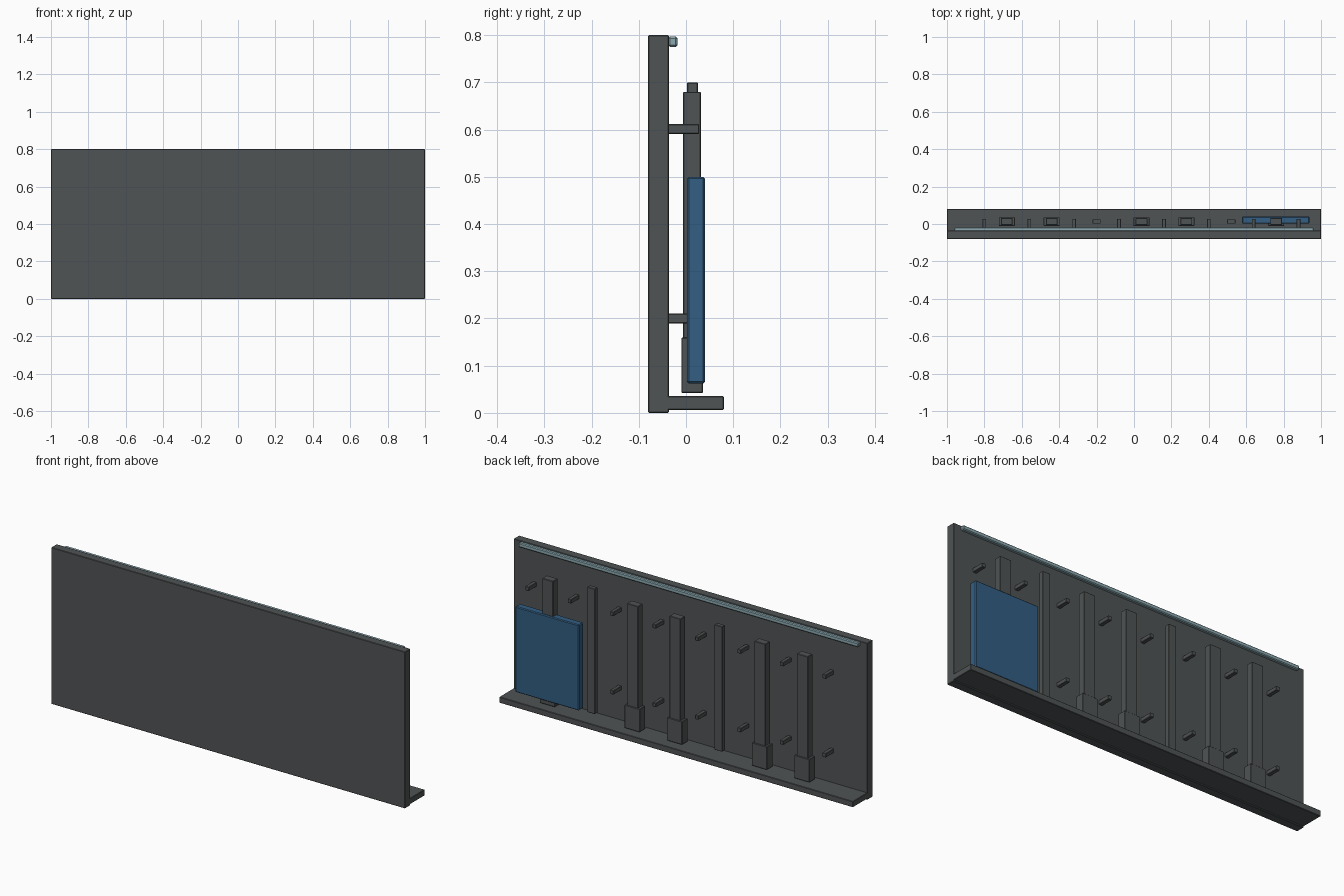
import bpy, bmesh
from mathutils import Vector

if "Cube" in bpy.data.objects:
    bpy.data.objects.remove(bpy.data.objects["Cube"])


def material(name, r, g, b):
    m = bpy.data.materials.new(name)
    m.diffuse_color = (r, g, b, 1)
    m.use_nodes = True
    m.node_tree.nodes["Principled BSDF"].inputs["Base Color"].default_value = m.diffuse_color
    return m


GREY = material("dark grey metal", 0.08, 0.087, 0.089)
BLUE = material("blue panel", 0.032, 0.112, 0.225)
GLOW = material("pale blue light", 0.26, 0.40, 0.44)


def box(name, x, y, z, mat, bevel=0.002):
    """Box from (min, max) ranges with a small chamfer."""
    lo, hi = Vector((x[0], y[0], z[0])), Vector((x[1], y[1], z[1]))
    bm = bmesh.new()
    bmesh.ops.create_cube(bm, size=1)
    for v in bm.verts:
        v.co = (lo + hi) / 2 + v.co * (hi - lo)
    mesh = bpy.data.meshes.new(name)
    bm.to_mesh(mesh)
    bm.free()
    mesh.materials.append(mat)
    ob = bpy.data.objects.new(name, mesh)
    bpy.context.collection.objects.link(ob)
    mod = ob.modifiers.new("edge_bevel", 'BEVEL')
    mod.width = bevel
    mod.segments = 1
    return ob


def span(c, w):
    return (c - w / 2, c + w / 2)


# Backboard, bottom ledge and light strip
box("backboard", (-1, 1), (-0.08, -0.036), (0, 0.8), GREY)
box("bottom_ledge", (-1, 1), (-0.04, 0.08), (0.006, 0.036), GREY)
box("light_strip", (-0.96, 0.96), (-0.038, -0.018), (0.775, 0.797), GLOW, 0.004)

# Two rows of pegs
for i in range(8):
    for row, z in (("lower", 0.2), ("upper", 0.601)):
        box(f"{row}_peg_{i}", span(-0.8 + 0.24 * i, 0.02), (-0.038, 0.028),
            span(z, 0.021), GREY)

# Hanging tools: narrow bars, and wide bars with a thicker grip
for i in range(7):
    x = -0.68 + 0.24 * i
    if i in (2, 5):
        box(f"narrow_bar_{i}", span(x, 0.044), (0.002, 0.025), (0.06, 0.7), GREY)
    else:
        box(f"tool_bar_{i}", span(x, 0.062), (-0.006, 0.032), (0.15, 0.68), GREY)
        box(f"tool_grip_{i}", span(x, 0.086), (-0.01, 0.036), (0.042, 0.16), GREY)

# Blue panel in front of the last tool
box("blue_panel", (0.578, 0.938), (0.002, 0.04), (0.062, 0.5), BLUE, 0.004)
